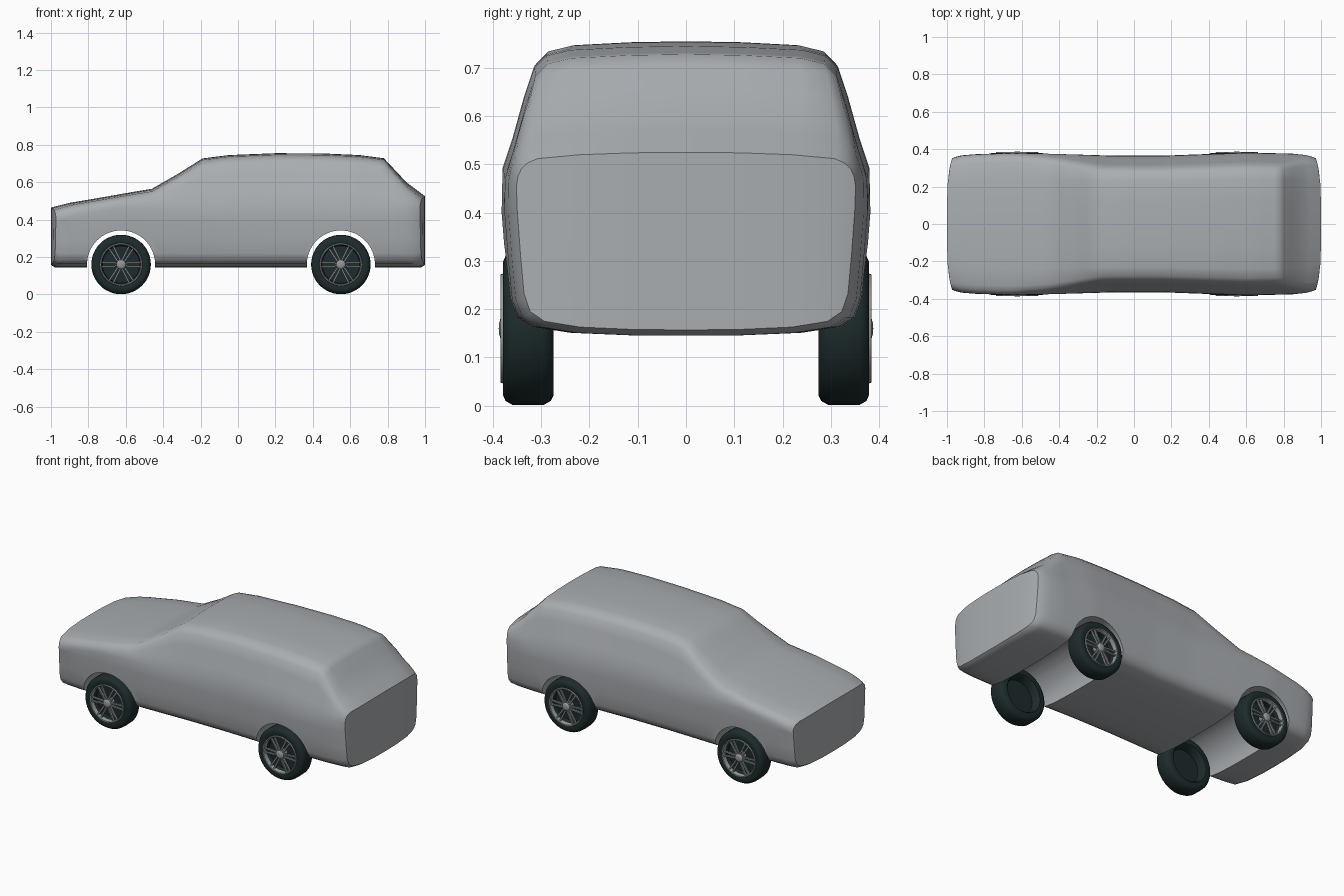
import bpy, bmesh, math
from mathutils import Matrix

cube = bpy.data.objects.get("Cube")
if cube:
    bpy.data.objects.remove(cube, do_unlink=True)


def material(name, rgb, rough=0.5):
    m = bpy.data.materials.new(name)
    m.use_nodes = True
    m.diffuse_color = (*rgb, 1)
    node = m.node_tree.nodes["Principled BSDF"]
    node.inputs["Base Color"].default_value = (*rgb, 1)
    node.inputs["Roughness"].default_value = rough
    return m


PAINT = material("grey paint", (0.40, 0.42, 0.44))
RUBBER = material("black rubber", (0.012, 0.024, 0.025))
METAL = material("wheel metal", (0.30, 0.31, 0.32))


def make_object(name, bm, mat, angle=40):
    bmesh.ops.recalc_face_normals(bm, faces=bm.faces)
    mesh = bpy.data.meshes.new(name)
    bm.to_mesh(mesh)
    bm.free()
    mesh.materials.append(mat)
    ob = bpy.data.objects.new(name, mesh)
    bpy.context.collection.objects.link(ob)
    smooth(ob, angle)
    return ob


def smooth(ob, angle):
    bpy.ops.object.select_all(action="DESELECT")
    ob.select_set(True)
    bpy.context.view_layer.objects.active = ob
    bpy.ops.object.shade_smooth_by_angle(angle=math.radians(angle))


def along(table, x):
    for (x0, v0), (x1, v1) in zip(table, table[1:]):
        if x <= x1:
            return v0 + (v1 - v0) * (x - x0) / (x1 - x0)
    return table[-1][1]


# Body: side profile, plan outline and cross-section
ROOFLINE = [(-1, .465), (-.9, .49), (-.75, .515), (-.55, .55), (-.46, .565), (-.32, .645),
            (-.19, .727), (-.05, .745), (.2, .755), (.45, .754), (.65, .745), (.78, .728),
            (.9, .6), (1, .525)]
WIDTH = [(-1, .352), (-.98, .36), (-.94, .368), (-.85, .374), (-.65, .381), (-.4, .376),
         (-.1, .367), (.15, .367), (.45, .378), (.6, .384), (.85, .378), (.94, .37),
         (.98, .36), (1, .352)]
LOWER = [(0, .145), (.12, .146), (.24, .151), (.32, .163), (.352, .183), (.366, .22),
         (.374, .3), (.382, .4)]
# Upper section as width and drop below the roofline, for bonnet and for cabin
BONNET = [(.383, .07), (.38, .05), (.372, .034), (.358, .022), (.335, .013), (.24, .005), (.12, .001), (0, 0)]
CABIN = [(.38, .255), (.36, .195), (.335, .105), (.315, .045), (.29, .02), (.24, .008), (.12, .002), (0, 0)]


def section(x):
    top = along(ROOFLINE, x)
    k = along(WIDTH, x) / .384
    t = min(1, max(0, (top - .53) / .2))
    lift = .012 * max(0, (abs(x) - .98) / .02)
    pts = [(y * k, z + lift) for y, z in LOWER]
    for (y0, d0), (y1, d1) in zip(BONNET, CABIN):
        pts.append(((y0 + (y1 - y0) * t) * k, top - d0 - (d1 - d0) * t))
    bow = math.copysign(.03 * max(0, (abs(x) - .85) / .15), x)
    return [(x - bow * (y / .36) ** 4, y, z) for y, z in pts]


def build_body():
    keys = {p[0] for p in ROOFLINE + WIDTH}
    stations = sorted(keys | {i / 20 for i in range(-18, 19) if min(abs(i / 20 - q) for q in keys) > .02})
    bm = bmesh.new()
    rings = []
    for x in stations:
        half = section(x)
        left = [bm.verts.new(p) for p in half]
        right = [bm.verts.new((p[0], -p[1], p[2])) for p in half[1:-1]]
        rings.append(left + right[::-1])
    n = len(rings[0])
    for a, b in zip(rings, rings[1:]):
        for i in range(n):
            j = (i + 1) % n
            bm.faces.new((a[i], a[j], b[j], b[i]))
    # Gently bowed nose and tail panels, filled column by column
    h = n // 2
    for r in (rings[0], rings[-1]):
        for i in range(h):
            lo = [r[i], r[i + 1]]
            hi = [r[h - i], r[h - i - 1]]
            if i < h // 2:
                bm.faces.new(list(dict.fromkeys((lo[0], lo[1], hi[1], hi[0]))))
                lo2 = [r[-i], r[-i - 1]]
                hi2 = [r[h + i], r[h + i + 1]]
                bm.faces.new(list(dict.fromkeys((lo2[0], lo2[1], hi2[1], hi2[0]))))
    return make_object("body", bm, PAINT)


AXLES = {"front": -.625, "rear": .55}
AXLE_Z = .16
body = build_body()

# Wheel arches cut right through the body
for label, x in AXLES.items():
    bm = bmesh.new()
    bmesh.ops.create_cone(bm, cap_ends=True, segments=64, radius1=.182, radius2=.182, depth=1,
                          matrix=Matrix.Translation((x, 0, AXLE_Z)) @ Matrix.Rotation(math.pi / 2, 4, "X"))
    cutter = make_object(label + "_arch_cutter", bm, PAINT)
    cutter.hide_render = True
    mod = body.modifiers.new("arch", "BOOLEAN")
    mod.object = cutter
    mod.solver = "EXACT"
    bpy.context.view_layer.objects.active = body
    bpy.ops.object.modifier_apply(modifier=mod.name)
    bpy.data.objects.remove(cutter, do_unlink=True)
smooth(body, 50)


def lathe(bm, profile, steps=48):
    # Profile of (radius, y), spun about the axle
    rings = []
    for r, y in profile:
        if r == 0:
            rings.append([bm.verts.new((0, y, 0))] * steps)
        else:
            rings.append([bm.verts.new((r * math.cos(a), y, r * math.sin(a)))
                          for a in (math.tau * i / steps for i in range(steps))])
    for a, b in zip(rings, rings[1:]):
        for i in range(steps):
            j = (i + 1) % steps
            bm.faces.new(list(dict.fromkeys((a[i], a[j], b[j], b[i]))))


TIRE = [(0, .335), (.1, .335), (.106, .374), (.118, .379), (.138, .379), (.15, .374), (.158, .36),
        (.159, .327), (.158, .294), (.15, .28), (.138, .274), (.115, .275), (.106, .285),
        (.1, .325), (0, .325)]
RIM = [(.104, .345), (.104, .38), (.107, .384), (.112, .384), (.114, .379), (.112, .345), (.104, .345)]
HUB = [(0, .34), (.026, .34), (.026, .378), (.022, .384), (.012, .387), (0, .388)]


def wheel(name, x, side):
    tire, rim = bmesh.new(), bmesh.new()
    lathe(tire, TIRE)
    lathe(rim, RIM)
    lathe(rim, HUB, 24)
    # Six split spokes
    for i in range(6):
        for s in (-1, 1):
            place = (Matrix.Rotation(math.tau * i / 6, 4, "Y") @ Matrix.Translation((.064, .373, s * .010))
                     @ Matrix.Rotation(-s * .06, 4, "Y") @ Matrix.Diagonal((.088, .012, .008, 1)))
            bmesh.ops.create_cube(rim, size=1, matrix=place)
    for part, bm, mat in (("tire", tire, RUBBER), ("rim", rim, METAL)):
        bmesh.ops.scale(bm, vec=(1, side, 1), verts=bm.verts)
        bmesh.ops.translate(bm, vec=(x, 0, AXLE_Z), verts=bm.verts)
        make_object(name + "_" + part, bm, mat)


# The nose points to -x, so the -y side is named near and the +y side far
for label, x in AXLES.items():
    wheel(label + "_near_wheel", x, -1)
    wheel(label + "_far_wheel", x, 1)
